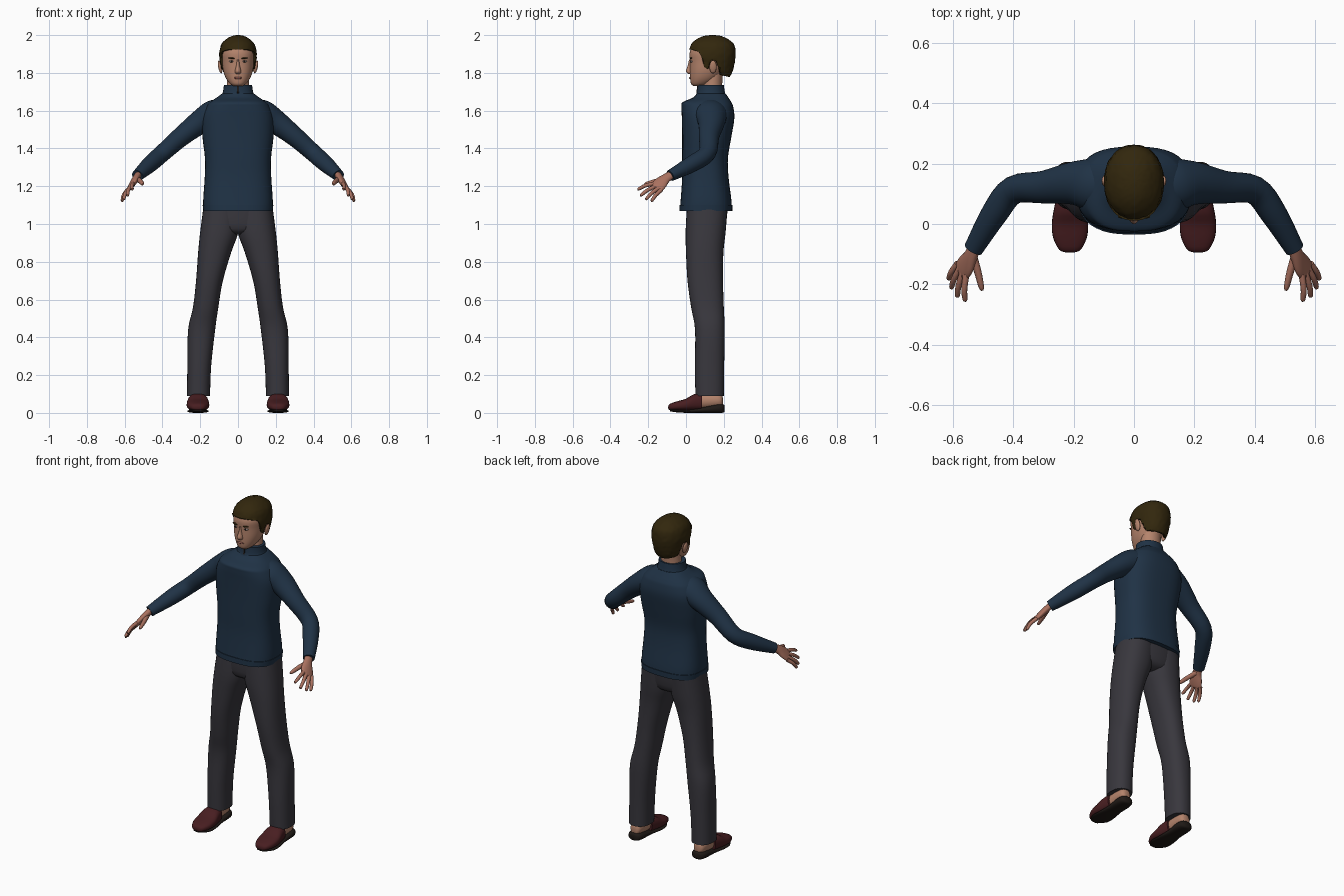
import bpy, bmesh, math, random
from mathutils import Vector

random.seed(4)
cube = bpy.data.objects.get("Cube")
if cube:
    bpy.data.objects.remove(cube, do_unlink=True)


def material(name, red, green, blue):
    mat = bpy.data.materials.new(name)
    mat.use_nodes = True
    colour = (red, green, blue, 1)
    mat.diffuse_color = colour
    mat.node_tree.nodes["Principled BSDF"].inputs["Base Color"].default_value = colour
    return mat


navy = material("navy wool", .014, .032, .06)
charcoal = material("charcoal cloth", .04, .038, .047)
face_skin = material("face skin", .46, .23, .15)
hand_skin = material("hand skin", .4, .165, .115)
brown = material("dark brown hair", .032, .02, .004)
maroon = material("maroon leather", .065, .013, .015)
black = material("dark sole", .014, .01, .008)
white = material("eye white", .5, .42, .38)
lip = material("lip", .3, .11, .085)


def smooth(rows, steps):
    """Catmull-Rom interpolation through rows of numbers."""
    result = []
    last = len(rows) - 1
    for i in range(last):
        before, start = rows[max(i - 1, 0)], rows[i]
        end, after = rows[i + 1], rows[min(i + 2, last)]
        for step in range(steps):
            t = step / steps
            result.append([
                b + t * (c - a) / 2
                + t * t * (a - 2.5 * b + 2 * c - d / 2)
                + t ** 3 * (3 * (b - c) + d - a) / 2
                for a, b, c, d in zip(before, start, end, after)])
    return result + [list(rows[last])]


def outline(sides, power):
    """Unit superellipse."""
    points = []
    for i in range(sides):
        angle = math.tau * i / sides
        pair = (math.cos(angle), math.sin(angle))
        points.append([math.copysign(abs(v) ** (2 / power), v) for v in pair])
    return points


def finish(obj, mat, mirror):
    obj.data.materials.append(mat)
    if mirror:
        obj.modifiers.new("Mirror", "MIRROR")
    bpy.ops.object.select_all(action="DESELECT")
    obj.select_set(True)
    bpy.context.view_layer.objects.active = obj
    bpy.ops.object.shade_smooth_by_angle(angle=math.radians(50))
    return obj


def skin_rings(name, rings, mat, mirror=False):
    bm = bmesh.new()
    loops = [[bm.verts.new(p) for p in ring] for ring in rings]
    count = len(loops[0])
    for low, high in zip(loops, loops[1:]):
        for i in range(count):
            j = (i + 1) % count
            bm.faces.new((low[i], low[j], high[j], high[i]))
    bm.faces.new(loops[0])
    bm.faces.new(loops[-1])
    bmesh.ops.recalc_face_normals(bm, faces=bm.faces)
    mesh = bpy.data.meshes.new(name)
    bm.to_mesh(mesh)
    bm.free()
    obj = bpy.data.objects.new(name, mesh)
    bpy.context.collection.objects.link(obj)
    return finish(obj, mat, mirror)


def stack_rings(rows, steps=4, sides=32, power=2.3):
    """Horizontal rings from rows of: height, x min, x max, y min, y max."""
    return [[Vector(((x0 + x1 + u * (x1 - x0)) / 2, (y0 + y1 + v * (y1 - y0)) / 2, z))
             for u, v in outline(sides, power)]
            for z, x0, x1, y0, y1 in smooth(rows, steps)]


def centred(rows):
    return [(z, -half, half, front, back) for z, half, front, back in rows]


def lengthwise(name, rows, mat, power=2.6):
    """Upright rings from rows of: y, half width, z min, z max, around the foot line."""
    rings = [[Vector((.212 + u * half, y, (low + high + v * (high - low)) / 2))
              for u, v in outline(24, power)]
             for y, half, low, high in smooth(rows, 3)]
    skin_rings(name, rings, mat, True)


def tube(name, rows, mat, hint, mirror=True, sides=20):
    """Rings along a path from rows of: x, y, z, radius along hint, other radius."""
    rows = smooth(rows, 4)
    path = [Vector(r[:3]) for r in rows]
    rings = []
    for i, row in enumerate(rows):
        tangent = path[min(i + 1, len(path) - 1)] - path[max(i - 1, 0)]
        side = tangent.cross(Vector(hint)).normalized()
        up = side.cross(tangent).normalized()
        rings.append([path[i] + up * u * row[3] + side * v * row[4]
                      for u, v in outline(sides, 2)])
    skin_rings(name, rings, mat, mirror)


def blob(name, centre, size, mat, mirror=True, tilt=0):
    bpy.ops.mesh.primitive_uv_sphere_add(segments=20, ring_count=12, radius=1)
    obj = bpy.context.object
    obj.name = name
    turn = math.cos(tilt), math.sin(tilt)
    for vert in obj.data.vertices:
        x, y, z = (a * b for a, b in zip(vert.co, size))
        vert.co = Vector(centre) + Vector((x * turn[0] - z * turn[1], y,
                                           x * turn[1] + z * turn[0]))
    finish(obj, mat, mirror)


# Sweater body, hem, collar and zip
body = centred([
    (1.075, .183, -.033, .243), (1.13, .184, -.028, .24), (1.25, .176, -.02, .225),
    (1.35, .175, -.02, .222), (1.46, .188, -.02, .24), (1.56, .19, -.022, .256),
    (1.62, .168, -.024, .25), (1.645, .148, -.018, .24), (1.668, .115, .035, .225),
    (1.69, .085, .058, .21)])
skin_rings("sweater_body", stack_rings(body, sides=40, power=2.7), navy)
hem = centred([(1.068, .184, -.035, .245), (1.1, .187, -.034, .246)])
skin_rings("sweater_hem", stack_rings(hem, sides=40, power=2.7), navy)
collar = centred([(1.66, .1, .04, .22), (1.69, .083, .055, .208),
                  (1.715, .077, .06, .203), (1.735, .075, .062, .2)])
skin_rings("collar", stack_rings(collar, power=2.1), navy)
zip_strip = centred([(1.68, .005, .054, .07), (1.733, .005, .059, .07)])
skin_rings("collar_zip", stack_rings(zip_strip, sides=12, power=6), black)

# Sleeves
tube("sleeves", [
    (.06, .13, 1.605, .06, .075), (.13, .13, 1.58, .076, .088),
    (.2, .135, 1.54, .064, .072), (.3, .122, 1.463, .052, .054),
    (.4, .112, 1.375, .046, .047), (.462, .035, 1.32, .044, .044),
    (.532, -.083, 1.256, .03, .032)], navy, (0, 0, 1), sides=28)

# Trousers
leg = [(.09, .148, .27, .05, .2), (.25, .142, .268, .047, .202),
       (.44, .121, .264, .048, .205), (.56, .104, .238, .027, .2),
       (.7, .08, .222, .008, .196), (.85, .036, .211, 0, .198),
       (.96, -.002, .2, -.002, .21), (1.09, -.01, .183, .005, .22)]
skin_rings("trouser_legs", stack_rings(leg), charcoal, True)
hips = centred([(.945, .05, .05, .16), (.975, .16, .01, .205), (1.09, .18, .003, .222)])
skin_rings("trouser_hips", stack_rings(hips), charcoal)

# Shoes with open heels
lengthwise("shoe_uppers", [
    (-.094, .014, .022, .034), (-.085, .036, .015, .048), (-.045, .056, .013, .062),
    (0, .06, .012, .075), (.04, .055, .012, .098), (.085, .046, .014, .105)], maroon)
lengthwise("shoe_soles", [
    (-.086, .025, .008, .02), (-.04, .054, .002, .018), (.02, .054, 0, .018),
    (.09, .045, 0, .03), (.16, .046, 0, .046), (.195, .036, .001, .046),
    (.205, .016, .008, .04)], black)
lengthwise("heels", [
    (.06, .036, .02, .11), (.15, .037, .025, .11), (.185, .03, .03, .1),
    (.195, .014, .04, .08)], face_skin, 2)

# Hands: palm, four fingers and a thumb
across = Vector((.5, .63, -.59))
tube("palms", [
    (.524, -.065, 1.267, .022, .018), (.54, -.105, 1.243, .027, .018),
    (.556, -.135, 1.216, .038, .016), (.571, -.155, 1.193, .037, .012),
    (.576, -.162, 1.186, .028, .007)], hand_skin, across)
knuckle = Vector((.57, -.149, 1.197))
tips = {"index": (.56, -.256, 1.183), "middle": (.586, -.242, 1.15),
        "ring": (.606, -.213, 1.13), "little": (.615, -.183, 1.121)}
for i, (finger, tip) in enumerate(tips.items()):
    base = knuckle + across * (i - 1.5) * .019
    tip = Vector(tip)
    bend = base.lerp(tip, .55) + Vector((.004, 0, .006))
    tube(finger + "_fingers", [(*base, .011, .011), (*bend, .01, .01),
                               (*base.lerp(tip, .94), .008, .008),
                               (*tip, .003, .003)], hand_skin, across, sides=12)
tube("thumbs", [(.535, -.1, 1.24, .014, .014), (.517, -.16, 1.226, .013, .012),
                (.506, -.207, 1.214, .01, .009), (.502, -.22, 1.211, .004, .004)],
     hand_skin, across, sides=12)

# Head, neck and ears
head = centred([
    (1.73, .022, .04, .08), (1.742, .042, .027, .125), (1.77, .063, .022, .17),
    (1.81, .078, .021, .2), (1.86, .085, .021, .225), (1.91, .089, .02, .24),
    (1.955, .07, .045, .225), (1.985, .03, .09, .17)])
skin_rings("head", stack_rings(head, sides=40, power=2.2), face_skin)
neck = centred([(1.69, .062, .085, .192), (1.75, .058, .09, .192), (1.84, .058, .1, .2)])
skin_rings("neck", stack_rings(neck, power=2), face_skin)
blob("ears", (.095, .143, 1.832), (.01, .019, .035), face_skin, tilt=-.2)

# Face details
nose = centred([(1.872, .007, .016, .05), (1.84, .01, .01, .05), (1.812, .016, 0, .05),
                (1.8, .016, .005, .05), (1.793, .01, .016, .05)])
skin_rings("nose", stack_rings(nose, sides=16, power=2), face_skin)
blob("eyes", (.033, .032, 1.861), (.014, .01, .006), white)
blob("irises", (.033, .026, 1.861), (.006, .006, .0055), black)
blob("eyebrows", (.034, .025, 1.878), (.02, .007, .004), brown, tilt=.12)
blob("lips", (0, .023, 1.773), (.023, .006, .006), lip, False)

# Hair: a shell whose lower edge is lifted to the hairline
hairline = [(.02, 1.925), (.07, 1.912), (.085, 1.88), (.098, 1.825), (.122, 1.82),
            (.132, 1.87), (.165, 1.86), (.18, 1.79), (.25, 1.773)]


def hair_edge(y):
    for (y0, z0), (y1, z1) in zip(hairline, hairline[1:]):
        if y <= y1:
            return z0 + (z1 - z0) * max(0, (y - y0) / (y1 - y0))
    return hairline[-1][1]


cap = centred([
    (1.77, .068, .03, .225), (1.8, .084, .018, .243), (1.85, .094, .014, .257),
    (1.9, .099, .013, .262), (1.95, .088, .027, .254), (1.98, .06, .06, .22),
    (1.995, .032, .095, .185), (2, .008, .13, .15)])
hair = stack_rings(cap, steps=5, sides=64, power=2.15)
for ring in hair:
    for point in ring:
        point.z = max(point.z, hair_edge(point.y))
        point.x += random.uniform(-.0015, .0015)
        point.y += random.uniform(-.0015, .0015)
skin_rings("hair", hair, brown)
